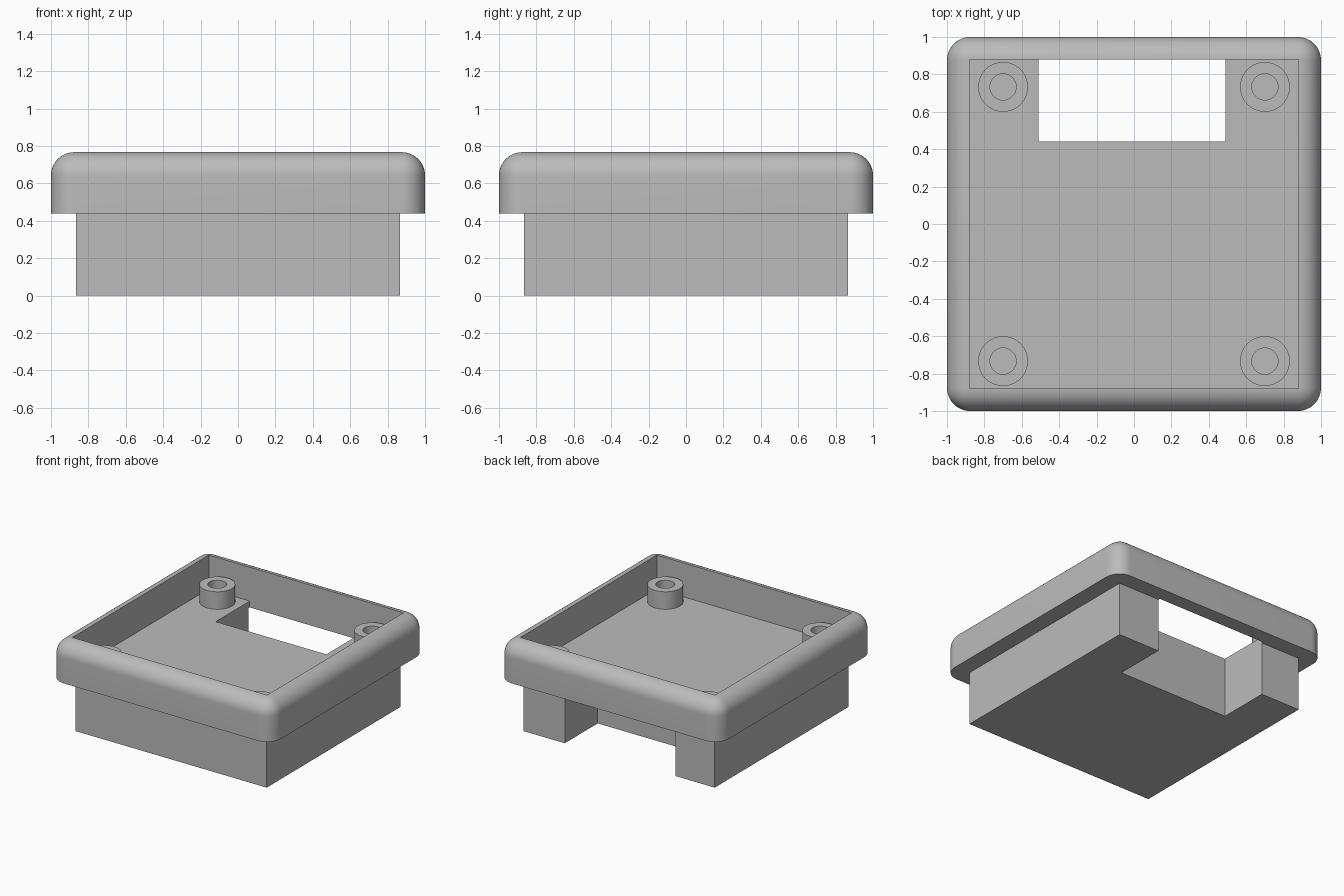
import bpy
import bmesh
import math
from mathutils import Vector

default = bpy.data.objects.get("Cube")
if default:
    bpy.data.objects.remove(default, do_unlink=True)

RIM, INNER, BASE = 1.0, 0.88, 0.865          # half widths
RIM_Z, FLOOR_Z, TOP_Z, BOSS_Z = 0.438, 0.49, 0.767, 0.633
FILLET = 0.125

grey = bpy.data.materials.new("plain grey")
grey.use_nodes = True
colour = (0.5, 0.5, 0.5, 1)
grey.diffuse_color = colour
grey.node_tree.nodes["Principled BSDF"].inputs["Base Color"].default_value = colour


def add_object(name, bm):
    bmesh.ops.recalc_face_normals(bm, faces=bm.faces)
    mesh = bpy.data.meshes.new(name)
    bm.to_mesh(mesh)
    bm.free()
    mesh.materials.append(grey)
    obj = bpy.data.objects.new(name, mesh)
    bpy.context.collection.objects.link(obj)
    return obj


def box(name, low, high, fillet=0):
    """Box between two corners, optionally rounded everywhere but underneath."""
    low, high = Vector(low), Vector(high)
    bm = bmesh.new()
    bmesh.ops.create_cube(bm, size=1)
    for v in bm.verts:
        v.co = (low + high) / 2 + v.co * (high - low)
    if fillet:
        edges = [e for e in bm.edges if max(v.co.z for v in e.verts) > high.z - 0.001]
        bmesh.ops.bevel(bm, geom=edges, offset=fillet, offset_type='OFFSET',
                        segments=12, profile=0.5, affect='EDGES')
    return add_object(name, bm)


def activate(obj):
    bpy.ops.object.select_all(action='DESELECT')
    obj.select_set(True)
    bpy.context.view_layer.objects.active = obj


def combine(obj, other, operation):
    """Apply a boolean and discard the helper."""
    mod = obj.modifiers.new(operation, 'BOOLEAN')
    mod.operation, mod.object, mod.solver = operation, other, 'EXACT'
    activate(obj)
    bpy.ops.object.modifier_apply(modifier=mod.name)
    bpy.data.objects.remove(other, do_unlink=True)


def smooth(obj):
    activate(obj)
    bpy.ops.object.shade_smooth_by_angle(angle=math.radians(30))


# Rounded tray joined to the narrower plinth
tray = box("tray_and_plinth", (-RIM, -RIM, RIM_Z), (RIM, RIM, TOP_Z), FILLET)
combine(tray, box("plinth", (-BASE, -BASE, 0), (BASE, BASE, FLOOR_Z - 0.02)), 'UNION')

# Tray recess and the rear opening through floor and plinth
combine(tray, box("recess", (-INNER, -INNER, FLOOR_Z), (INNER, INNER, 1)), 'DIFFERENCE')
combine(tray, box("opening", (-0.51, 0.44, -0.1), (0.49, INNER, 0.6)), 'DIFFERENCE')
smooth(tray)


def screw_boss(name, x, y):
    """Hollow cylinder standing on the tray floor."""
    bm = bmesh.new()
    profile = [(0.07, FLOOR_Z), (0.07, BOSS_Z), (0.133, BOSS_Z), (0.133, FLOOR_Z)]
    verts = [bm.verts.new((r, 0, z)) for r, z in profile]
    edges = [bm.edges.new(pair) for pair in zip(verts, verts[1:] + verts[:1])]
    bmesh.ops.spin(bm, geom=verts + edges, cent=(0, 0, 0), axis=(0, 0, 1),
                   angle=math.tau, steps=48)
    bmesh.ops.remove_doubles(bm, verts=bm.verts, dist=0.0005)
    obj = add_object(name, bm)
    obj.location = (x, y, 0)
    smooth(obj)


# Four screw bosses in the corners
for side, x in (("left", 0.7), ("right", -0.7)):
    for end, y in (("front", -0.733), ("back", 0.733)):
        screw_boss(f"{end}_{side}_screw_boss", x, y)
